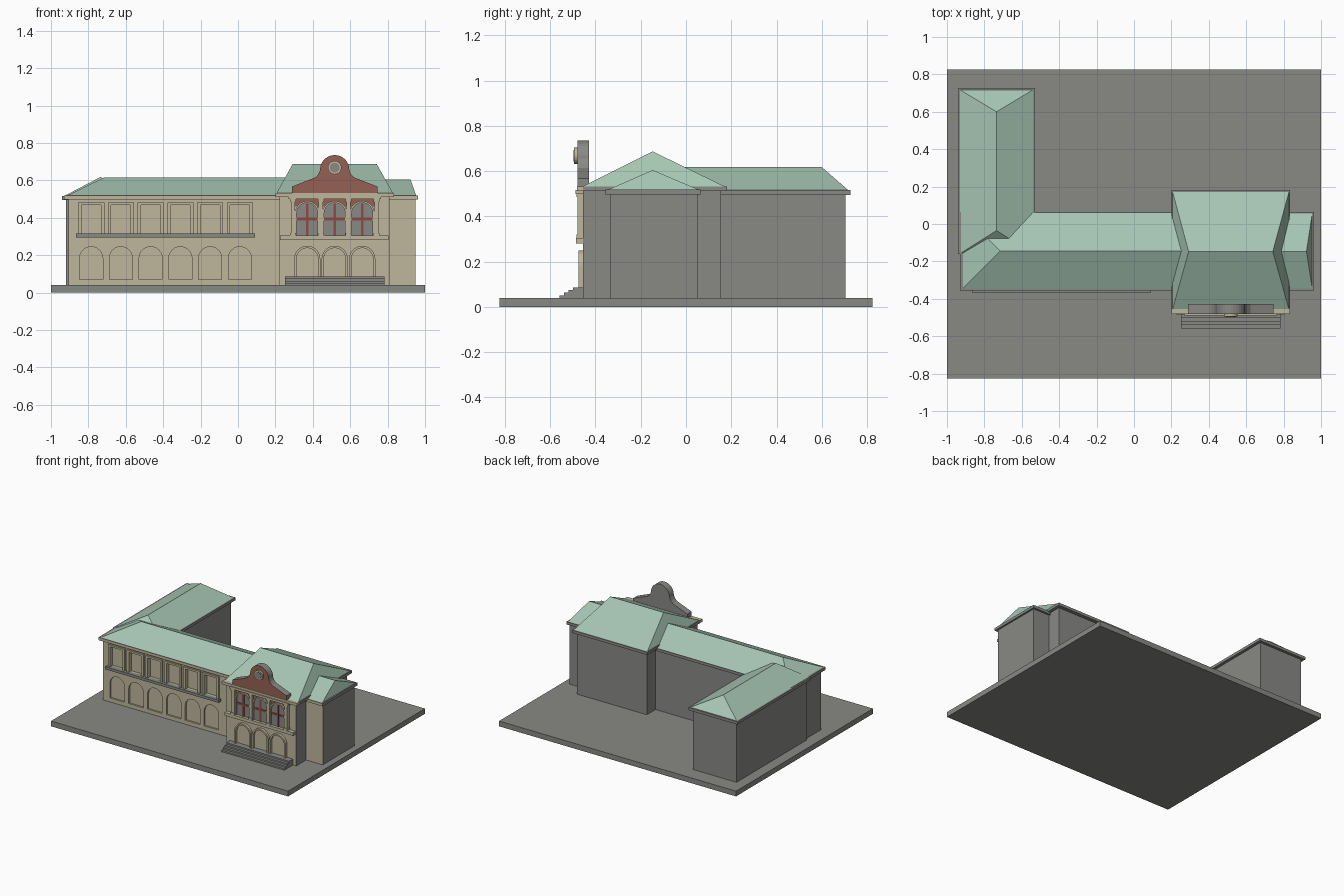
import bpy, bmesh, math

if "Cube" in bpy.data.objects:
    bpy.data.objects.remove(bpy.data.objects["Cube"])


def material(name, rgb):
    m = bpy.data.materials.new(name)
    m.diffuse_color = (*rgb, 1)
    m.use_nodes = True
    m.node_tree.nodes["Principled BSDF"].inputs["Base Color"].default_value = m.diffuse_color
    return m


GREY = material("grey stone", (0.25, 0.25, 0.235))
TAN = material("tan plaster", (0.52, 0.47, 0.33))
ROOF = material("green copper roof", (0.38, 0.56, 0.45))
RED = material("red brick", (0.30, 0.12, 0.09))
MULLION = material("dark red frame", (0.27, 0.07, 0.06))


def finish(name, bm, mat, front=None):
    """Make the object; front is the material of faces looking to -y."""
    bmesh.ops.recalc_face_normals(bm, faces=bm.faces)
    me = bpy.data.meshes.new(name)
    ob = bpy.data.objects.new(name, me)
    me.materials.append(mat)
    if front:
        me.materials.append(front)
        for f in bm.faces:
            f.material_index = int(f.normal.y < -0.5)
    bm.to_mesh(me)
    bm.free()
    bpy.context.collection.objects.link(ob)
    return ob


def prism(bm, pts, y0, y1):
    """Extrude an x-z outline from y0 to y1."""
    a = [bm.verts.new((x, y0, z)) for x, z in pts]
    b = [bm.verts.new((x, y1, z)) for x, z in pts]
    bm.faces.new(a)
    bm.faces.new(b[::-1])
    for i in range(len(pts)):
        j = (i + 1) % len(pts)
        bm.faces.new((a[i], b[i], b[j], a[j]))


def rect(x0, x1, z0, z1):
    return [(x0, z0), (x1, z0), (x1, z1), (x0, z1)]


def add_box(bm, x0, x1, y0, y1, z0, z1):
    prism(bm, rect(x0, x1, z0, z1), y0, y1)


def box(name, x0, x1, y0, y1, z0, z1, mat, front=None):
    bm = bmesh.new()
    add_box(bm, x0, x1, y0, y1, z0, z1)
    return finish(name, bm, mat, front)


def arc(cx, cz, r, a0=0, a1=180, n=12):
    return [(cx + r * math.cos(math.radians(a0 + (a1 - a0) * i / n)),
             cz + r * math.sin(math.radians(a0 + (a1 - a0) * i / n))) for i in range(n + 1)]


def arch(cx, z0, z1, r):
    """Round-headed opening outline."""
    return [(cx - r, z0), (cx + r, z0)] + arc(cx, z1 - r, r)


def arch_band(cx, z0, z1, r, t):
    """Inverted U band of thickness t around an arch."""
    outer = [(cx + r, z0)] + arc(cx, z1 - r, r) + [(cx - r, z0)]
    q = r - t
    inner = [(cx + q, z0)] + arc(cx, z1 - r, q) + [(cx - q, z0)]
    return outer + inner[::-1]


def hip_roof(name, x0, x1, y0, y1, z0, z1, ridge):
    bm = bmesh.new()
    c = [bm.verts.new((x, y, z0)) for x, y in ((x0, y0), (x1, y0), (x1, y1), (x0, y1))]
    a, b = [bm.verts.new((*p, z1)) for p in ridge]
    bm.faces.new(c[::-1])
    if abs(ridge[0][0] - ridge[1][0]) > 0.01:      # ridge runs along x
        faces = (c[0], c[1], b, a), (c[1], c[2], b), (c[2], c[3], a, b), (c[3], c[0], a)
    else:                                          # ridge runs along y
        faces = (c[0], c[1], a), (c[1], c[2], b, a), (c[2], c[3], b), (c[3], c[0], a, b)
    for f in faces:
        bm.faces.new(f)
    return finish(name, bm, ROOF)


# Ground slab
box("ground_slab", -1, 1, -0.825, 0.825, 0, 0.04, GREY)

# Main hall, with recessed arches and gallery windows
BAYS = [-0.785 + 0.159 * i for i in range(6)]
hall = box("main_hall_walls", -0.905, 0.4, -0.335, 0.05, 0.04, 0.50, GREY, TAN)
bm = bmesh.new()
for x in BAYS:
    prism(bm, arch(x, 0.07, 0.245, 0.062), -0.4, -0.322)
    prism(bm, rect(x - 0.064, x + 0.064, 0.315, 0.48), -0.4, -0.315)
cutter = finish("opening_cutter", bm, GREY)
cutter.data.materials.append(TAN)
for p in cutter.data.polygons:
    p.material_index = 1
cutter.hide_render = True
mod = hall.modifiers.new("openings", 'BOOLEAN')
mod.operation, mod.solver, mod.object = 'DIFFERENCE', 'EXACT', cutter
bpy.context.view_layer.objects.active = hall
bpy.ops.object.modifier_apply(modifier="openings")
bpy.data.objects.remove(cutter)

# Gallery window frames and sill
bm = bmesh.new()
for x in BAYS:
    for s in (-1, 1):
        xs = sorted((x + s * 0.052, x + s * 0.070))
        add_box(bm, *xs, -0.348, -0.316, 0.315, 0.48)
    add_box(bm, x - 0.07, x + 0.07, -0.348, -0.316, 0.468, 0.482)
finish("gallery_frames", bm, TAN)
box("gallery_sill", -0.865, 0.09, -0.365, -0.33, 0.295, 0.315, GREY)

# Main hall roof
box("main_hall_eaves", -0.93, 0.4, -0.355, 0.065, 0.497, 0.518, GREY, TAN)
hip_roof("main_hall_roof", -0.915, 0.6, -0.345, 0.058, 0.518, 0.616, ((-0.715, -0.145), (0.5, -0.145)))

# Rear wing on the left
box("rear_wing_walls", -0.92, -0.552, -0.14, 0.705, 0.04, 0.50, GREY)
box("rear_wing_eaves", -0.942, -0.53, -0.16, 0.727, 0.495, 0.516, GREY)
hip_roof("rear_wing_roof", -0.93, -0.54, -0.158, 0.717, 0.516, 0.618, ((-0.735, -0.035), (-0.735, 0.6)))

# End block on the right
box("end_block_walls", 0.6, 0.95, -0.335, 0.05, 0.04, 0.50, GREY, TAN)
box("end_block_eaves", 0.6, 0.963, -0.355, 0.065, 0.497, 0.518, GREY, TAN)
hip_roof("end_block_roof", 0.5, 0.953, -0.345, 0.057, 0.518, 0.605, ((0.6, -0.147), (0.922, -0.147)))

# Entrance block
CX = 0.517
DOORS = [CX - 0.147, CX, CX + 0.147]
box("entrance_walls", 0.222, 0.81, -0.455, 0.155, 0.04, 0.515, GREY, TAN)
box("entrance_eaves", 0.2, 0.834, -0.455, 0.182, 0.512, 0.533, GREY)
box("entrance_cornice", 0.2, 0.834, -0.482, -0.455, 0.512, 0.533, TAN)
hip_roof("entrance_roof", 0.207, 0.828, -0.455, 0.17, 0.533, 0.687, ((0.292, -0.147), (0.742, -0.147)))
box("entrance_sill", 0.225, 0.805, -0.485, -0.45, 0.28, 0.304, TAN)
box("entrance_beam", 0.27, 0.765, -0.488, -0.45, 0.5, 0.517, TAN)

# Entrance arcade: raised door surrounds
bm = bmesh.new()
for x in DOORS:
    prism(bm, arch_band(x, 0.04, 0.25, 0.07, 0.012), -0.475, -0.45)
finish("door_surrounds", bm, TAN)

# Upper entrance windows: brick spandrel, glass, arches, mullions, columns
box("brick_spandrel", 0.285, 0.75, -0.46, -0.45, 0.46, 0.51, RED)
glass, rings, bars, cols = (bmesh.new() for _ in range(4))
for x in DOORS:
    prism(glass, arch(x, 0.304, 0.485, 0.06), -0.463, -0.455)
    prism(rings, arch_band(x, 0.304, 0.49, 0.066, 0.01), -0.474, -0.452)
    add_box(bars, x - 0.007, x + 0.007, -0.468, -0.46, 0.304, 0.476)
    add_box(bars, x - 0.056, x + 0.056, -0.467, -0.46, 0.385, 0.4)
for i in range(4):
    x = CX + (i - 1.5) * 0.149
    prism(cols, rect(x - 0.011, x + 0.011, 0.304, 0.5), -0.48, -0.455)
    for z in (0.304, 0.485):
        add_box(cols, x - 0.016, x + 0.016, -0.484, -0.454, z, z + 0.015)
finish("upper_glass", glass, GREY)
finish("upper_window_arches", rings, TAN)
finish("upper_mullions", bars, MULLION)
finish("columns", cols, TAN)

# Curved pediment with a round window
half = [(0.228, 0.533), (0.228, 0.567), (0.105, 0.615), (0.088, 0.632), (0.08, 0.65)]
right = [(CX + x, z) for x, z in half]
left = [(CX - x, z) for x, z in half[::-1]]
bm = bmesh.new()
prism(bm, right + arc(CX, 0.657, 0.078, 0, 180, 16) + left, -0.48, -0.428)
finish("pediment", bm, GREY, RED)
bm = bmesh.new()
prism(bm, arc(CX, 0.668, 0.036, 0, 345, 23), -0.495, -0.478)
finish("round_window_frame", bm, TAN)
bm = bmesh.new()
prism(bm, arc(CX, 0.668, 0.026, 0, 345, 23), -0.498, -0.494)
finish("round_window_glass", bm, GREY)

# Entrance steps
bm = bmesh.new()
for i in range(4):
    add_box(bm, 0.252, 0.783, -0.56 + 0.02 * i, -0.45, 0.04 + 0.0115 * i, 0.04 + 0.0115 * (i + 1))
finish("entrance_steps", bm, GREY)
